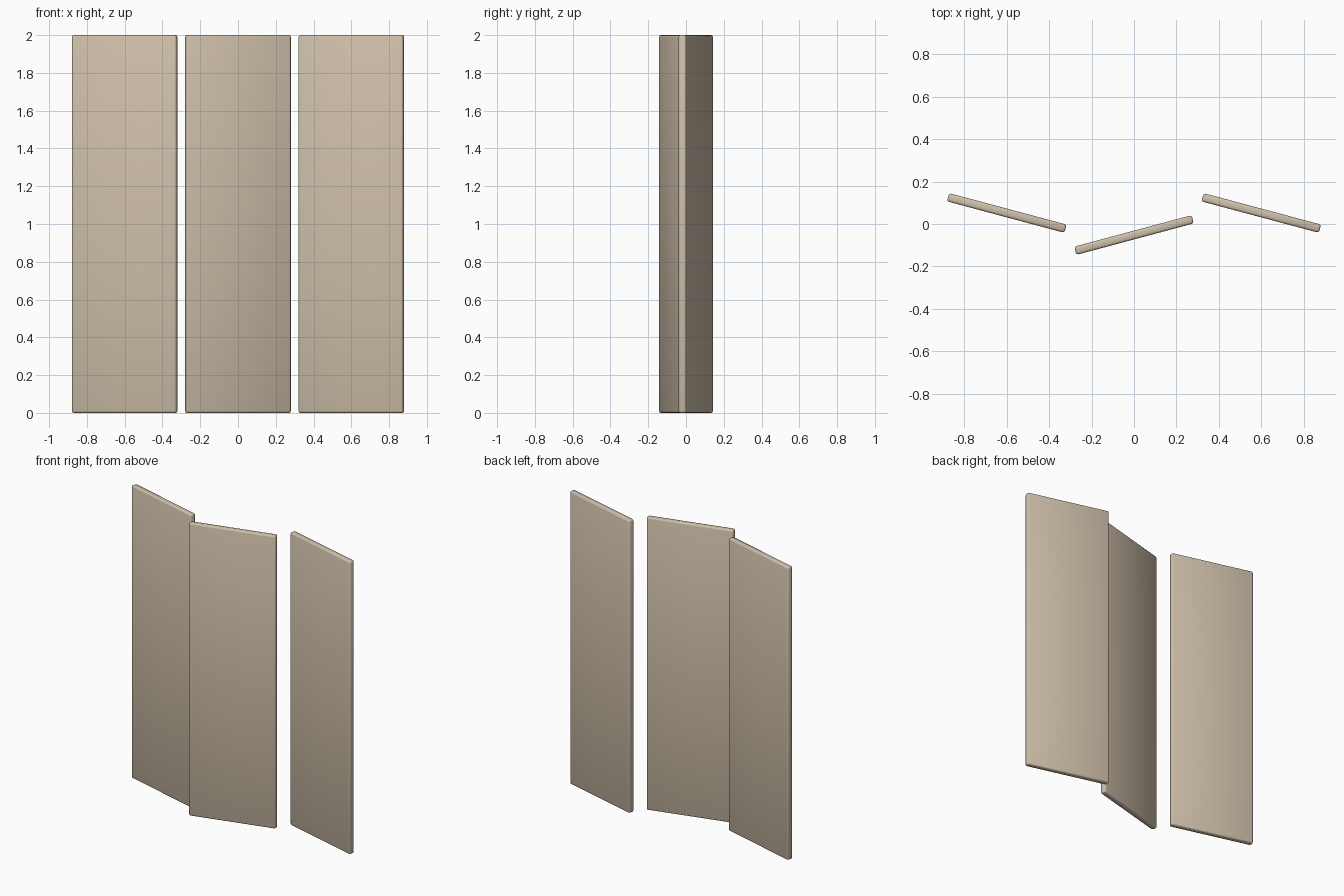
import bpy
from math import radians

if "Cube" in bpy.data.objects:
    bpy.data.objects.remove(bpy.data.objects["Cube"])

# sand-coloured panel finish
mat = bpy.data.materials.new("sand")
mat.diffuse_color = (0.62, 0.52, 0.40, 1)
mat.use_nodes = True
mat.node_tree.nodes["Principled BSDF"].inputs["Base Color"].default_value = mat.diffuse_color


def panel(name, x, y, angle):
    """Upright board with softened edges, turned about its vertical axis."""
    bpy.ops.mesh.primitive_cube_add(size=1, location=(x, y, 1), rotation=(0, 0, radians(angle)))
    ob = bpy.context.object
    ob.name = name
    ob.scale = (0.573, 0.04, 2)
    bpy.ops.object.transform_apply(location=False, rotation=False, scale=True)
    bev = ob.modifiers.new("soft_edges", 'BEVEL')
    bev.width = 0.01
    bev.segments = 2
    ob.data.materials.append(mat)
    bpy.ops.object.shade_smooth()
    return ob


# three folding screen panels in a zigzag
panel("left_panel", -0.6, 0.052, -15)
panel("middle_panel", 0, -0.052, 15)
panel("right_panel", 0.6, 0.052, -15)
